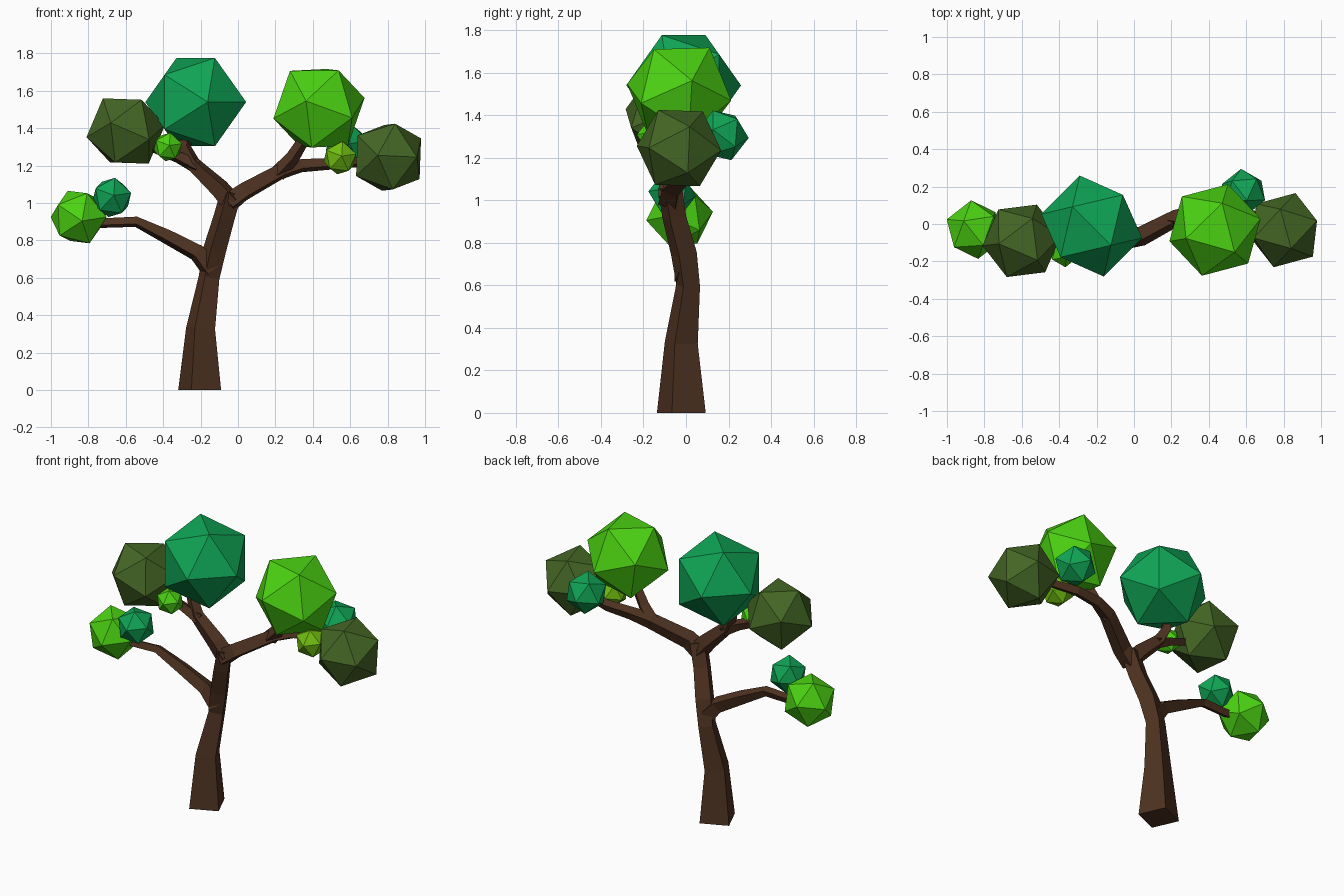
import bpy, bmesh, math
from mathutils import Vector, Matrix

if "Cube" in bpy.data.objects:
    bpy.data.objects.remove(bpy.data.objects["Cube"], do_unlink=True)


def material(name, rgb):
    m = bpy.data.materials.new(name)
    m.use_nodes = True
    m.diffuse_color = (*rgb, 1)
    m.node_tree.nodes["Principled BSDF"].inputs["Base Color"].default_value = (*rgb, 1)
    return m


bark = material("bark brown", (0.076, 0.032, 0.015))
teal = material("teal green", (0.005, 0.376, 0.091))
bright = material("bright green", (0.07, 0.645, 0.006))
olive = material("olive green", (0.058, 0.133, 0.018))
lime = material("lime green", (0.162, 0.515, 0.005))


def finish(bm, name, mat):
    bmesh.ops.recalc_face_normals(bm, faces=bm.faces)
    mesh = bpy.data.meshes.new(name)
    bm.to_mesh(mesh)
    bm.free()
    mesh.materials.append(mat)
    ob = bpy.data.objects.new(name, mesh)
    bpy.context.collection.objects.link(ob)
    return ob


def frame(main, side):
    """Rotation whose z runs along main and whose x leans towards side."""
    z = Vector(main).normalized()
    x = Vector(side)
    x = (x - z * x.dot(z)).normalized()
    return Matrix((x, z.cross(x), z)).transposed()


def limb(name, path, side):
    """Square tapered tube along points given as (x, y, z, radius)."""
    bm = bmesh.new()
    pts = [Vector(p[:3]) for p in path]
    rings = []
    for i, p in enumerate(pts):
        tangent = pts[min(i + 1, len(pts) - 1)] - pts[max(i - 1, 0)]
        if i == 0 and p.z == 0:
            tangent = Vector((0, 0, 1))
        rot = frame(tangent, side)
        ring = []
        for k in range(4):
            a = k * math.pi / 2
            ring.append(bm.verts.new(p + rot @ Vector((math.cos(a), math.sin(a), 0)) * path[i][3]))
        rings.append(ring)
    for lo, hi in zip(rings, rings[1:]):
        for k in range(4):
            bm.faces.new((lo[k], lo[(k + 1) % 4], hi[(k + 1) % 4], hi[k]))
    bm.faces.new(rings[0][::-1])
    bm.faces.new(rings[-1])
    return finish(bm, name, bark)


def foliage(name, centre, radius, mat, corner, neighbour):
    """Icosahedron with one corner along a direction and the next one beside it."""
    bm = bmesh.new()
    bmesh.ops.create_icosphere(bm, subdivisions=1, radius=radius)
    bm.verts.ensure_lookup_table()
    top = max(bm.verts, key=lambda v: v.co.z)
    beside = top.link_edges[0].other_vert(top)
    rot = frame(corner, neighbour) @ frame(top.co, beside.co).transposed()
    bmesh.ops.transform(bm, matrix=Matrix.Translation(centre) @ rot.to_4x4(), verts=bm.verts)
    return finish(bm, name, mat)


# Trunk and branches
limb("trunk", [(-.205, -.022, 0, .123), (-.2, -.022, .33, .083), (-.155, .01, .6, .06),
               (-.125, -.01, .75, .065), (-.075, -.055, .92, .06), (-.035, -.075, 1.06, .06)],
     (.93, -.36, 0))
limb("low_left_branch", [(-.14, 0, .64, .06), (-.22, -.01, .735, .05), (-.38, -.02, .82, .042),
                         (-.545, -.03, .9, .03), (-.8, -.03, .89, .027)], (0, -.4, 1))
limb("upper_left_branch", [(-.03, -.075, 1.0, .06), (-.1, -.075, 1.08, .055), (-.24, -.07, 1.21, .042),
                           (-.285, -.05, 1.3, .036), (-.27, -.03, 1.42, .03)], (.3, -1, .3))
limb("upper_left_twig", [(-.22, -.07, 1.195, .042), (-.32, -.08, 1.245, .033),
                         (-.46, -.09, 1.3, .028)], (0, -.4, 1))
limb("right_branch", [(-.05, -.08, 1.0, .06), (.03, -.07, 1.06, .055), (.23, .035, 1.17, .047),
                      (.34, .07, 1.2, .038), (.5, .08, 1.21, .033), (.66, .04, 1.22, .028)], (0, -.4, 1))
limb("right_twig", [(.21, .025, 1.155, .045), (.29, .01, 1.24, .038),
                    (.34, 0, 1.32, .033), (.39, -.02, 1.42, .03)], (.3, -1, .2))

# Large leaf clumps
foliage("crown_leaves", (-.226, -.011, 1.54), .277, teal, (.37, -.37, .85), (-.37, .37, .85))
foliage("right_leaves", (.433, -.032, 1.507), .257, bright, (-.27, -.95, .15), (.69, -.67, -.2))
foliage("left_leaves", (-.6, -.09, 1.385), .214, olive, (-.97, -.12, -.15), (-.38, -.9, .2))
foliage("far_right_leaves", (.805, -.033, 1.245), .207, olive, (-.28, -.95, .05), (.76, -.64, 0))
foliage("low_left_leaves", (-.852, -.03, .925), .159, bright, (-.93, .34, 0), (-.72, -.55, .4))

# Small leaf clumps
front, up = (.1, -1, .1), (.15, -.4, .9)
foliage("low_left_tuft", (-.675, -.065, 1.03), .113, teal, front, up)
foliage("left_tuft", (-.375, -.15, 1.3), .082, bright, front, up)
foliage("right_tuft", (.545, -.04, 1.242), .095, lime, front, up)
foliage("right_back_tuft", (.585, .17, 1.305), .126, teal, front, up)
